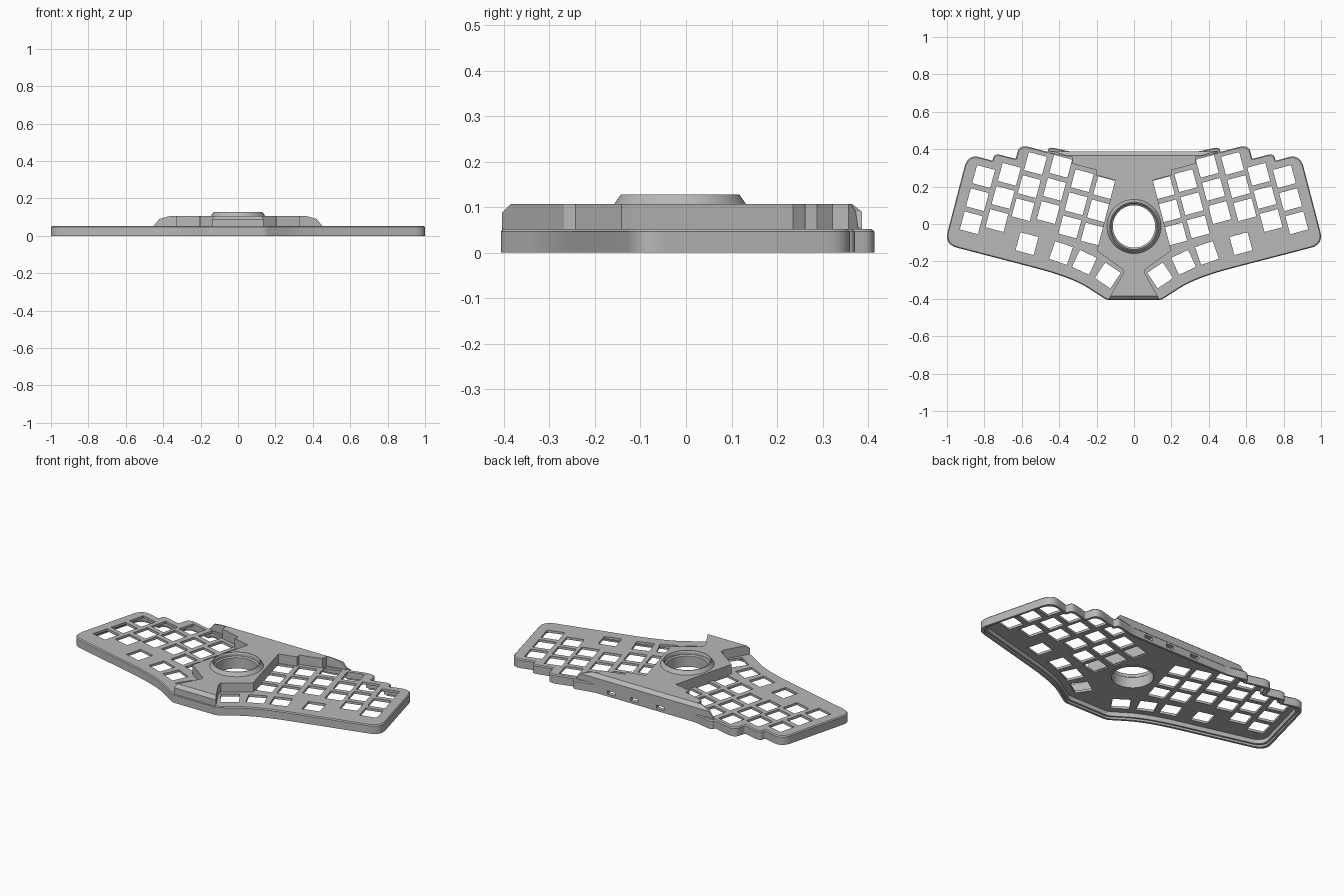
import bpy, bmesh
from math import radians, cos, sin, pi
from mathutils import Vector, Matrix

cube = bpy.data.objects.get("Cube")
if cube:
    bpy.data.objects.remove(cube)

grey = bpy.data.materials.new("case grey")
grey.use_nodes = True
tone = (0.48, 0.48, 0.48, 1)
grey.diffuse_color = tone
grey.node_tree.nodes["Principled BSDF"].inputs["Base Color"].default_value = tone


def make_object(name, bm):
    bmesh.ops.recalc_face_normals(bm, faces=bm.faces)
    mesh = bpy.data.meshes.new(name)
    bm.to_mesh(mesh)
    bm.free()
    mesh.materials.append(grey)
    obj = bpy.data.objects.new(name, mesh)
    bpy.context.collection.objects.link(obj)
    return obj


def mirrored(half):
    return half + [(-p[0],) + tuple(p[1:]) for p in reversed(half)]


def inset(corners, dist):
    """Move a counter-clockwise outline inwards, keeping mitred corners."""
    out = []
    for i, (x, y, t) in enumerate(corners):
        p = Vector((x, y))
        a = (p - Vector(corners[i - 1][:2])).normalized()
        b = (Vector(corners[(i + 1) % len(corners)][:2]) - p).normalized()
        na, nb = Vector((-a.y, a.x)), Vector((-b.y, b.x))
        q = p + (na + nb) * dist / (1 + na.dot(nb))
        out.append((q.x, q.y, t))
    return out


def rounded(corners, steps=8):
    """Replace each corner with a short curve of the given reach."""
    pts = []
    for i, (x, y, t) in enumerate(corners):
        p = Vector((x, y))
        a = Vector(corners[i - 1][:2]) - p
        b = Vector(corners[(i + 1) % len(corners)][:2]) - p
        a = a.normalized() * min(t, a.length * 0.48)
        b = b.normalized() * min(t, b.length * 0.48)
        for k in range(steps + 1):
            s = k / steps
            pts.append(p + a * (1 - s) ** 2 + b * s ** 2)
    return pts


def add_prism(bm, layers):
    """Loft equal-sized outlines, each paired with its height."""
    rings = [[bm.verts.new((p[0], p[1], z)) for p in pts] for pts, z in layers]
    n = len(rings[0])
    for low, high in zip(rings, rings[1:]):
        for i in range(n):
            bm.faces.new((low[i], low[(i + 1) % n], high[(i + 1) % n], high[i]))
    bm.faces.new(list(reversed(rings[0])))
    bm.faces.new(rings[-1])


def circle(radius, n=64):
    return [(radius * cos(2 * pi * i / n), RING_Y + radius * sin(2 * pi * i / n)) for i in range(n)]


def cut(obj, cutter_layers):
    """Subtract lists of prisms from the object and bake the result."""
    for group in cutter_layers:
        bm = bmesh.new()
        for layers in group:
            add_prism(bm, layers)
        cutter = make_object("cutter", bm)
        cutter.hide_render = True
        mod = obj.modifiers.new("cut", "BOOLEAN")
        mod.operation, mod.solver, mod.object = "DIFFERENCE", "EXACT", cutter
        graph = bpy.context.evaluated_depsgraph_get()
        baked = bpy.data.meshes.new_from_object(obj.evaluated_get(graph))
        obj.modifiers.clear()
        obj.data = baked
        bpy.data.objects.remove(cutter)


def smooth(obj):
    bpy.ops.object.select_all(action="DESELECT")
    obj.select_set(True)
    bpy.context.view_layer.objects.active = obj
    bpy.ops.object.shade_smooth_by_angle(angle=radians(25))


RING_Y = -0.013
PLATE_TOP, BLOCK_TOP, RING_TOP = 0.052, 0.107, 0.128

# Plate outline: x, y and rounding reach, front centre to back centre
outline = mirrored([
    (0.145, -0.407, 0.02), (0.33, -0.287, 0.2), (1.014, -0.109, 0.07),
    (0.888, 0.375, 0.07), (0.757, 0.338, 0.008), (0.746, 0.378, 0.04),
    (0.632, 0.348, 0.008), (0.612, 0.426, 0.06), (0.462, 0.385, 0.01),
    (0.455, 0.412, 0.03), (0.33, 0.385, 0.03)])


# Switch openings
def square(x, y, angle, size=0.1):
    turn = Matrix.Rotation(radians(angle), 2)
    h = size / 2
    return [turn @ Vector(c) + Vector((x, y)) for c in ((-h, -h), (h, -h), (h, h), (-h, h))]


TILT = 15
keys = []
columns = [(0.19, 0.07), (0.31, 0.108), (0.425, 0.185),
           (0.56, 0.2), (0.70, 0.142), (0.837, 0.13)]
for x, y in columns:
    for row in (-1, 0, 1):
        step = 0.128 * row
        keys.append((x - step * sin(radians(TILT)), y + step * cos(radians(TILT)), TILT))
keys += [(0.572, -0.105, TILT), (0.39, -0.155, 19), (0.265, -0.205, 25), (0.14, -0.275, 34)]
openings = []
for x, y, angle in keys:
    for side in (1, -1):
        pts = square(side * x, y, side * angle)
        openings.append([(pts, -0.02), (pts, 0.08)])

# Plate: hollow shell with a stepped inner rim
bm = bmesh.new()
full = rounded(outline)
add_prism(bm, [(full, 0), (full, PLATE_TOP - 0.006), (rounded(inset(outline, 0.005)), PLATE_TOP)])
plate = make_object("key_plate", bm)
ledge, cavity = rounded(inset(outline, 0.014)), rounded(inset(outline, 0.024))
hole = circle(0.125)
ports = []
for x in (0.22, 0.07, -0.10):
    pts = [(x - 0.025, 0.34), (x + 0.025, 0.34), (x + 0.025, 0.42), (x - 0.025, 0.42)]
    ports.append([(pts, 0.014), (pts, 0.034)])
cut(plate, [[[(ledge, -0.02), (ledge, 0.012)]], [[(cavity, -0.02), (cavity, 0.038)]],
            openings, [[(hole, -0.02), (hole, 0.2)]], ports])
smooth(plate)

# Raised centre block wrapped around the key fields
block_outline = mirrored([
    (0.137, -0.404), (0.06, -0.268), (0.06, -0.243), (0.2, -0.142), (0.193, -0.12),
    (0.1, 0.235), (0.205, 0.262), (0.2, 0.288), (0.328, 0.322), (0.33, 0.357),
    (0.45, 0.378), (0.45, 0.387)])
bm = bmesh.new()
add_prism(bm, [(block_outline, 0.045), (block_outline, BLOCK_TOP)])
# Chamfers: point on the plane and its outward direction
chamfers = [((0, -0.385, BLOCK_TOP), (0, -1, 1)), ((0, 0.365, BLOCK_TOP), (0, 0.8, 1))]
for side in (1, -1):
    chamfers += [((side * 0.36, 0, BLOCK_TOP), (side * 0.28, 0, 1)),
                 ((side * 0.42, 0, 0.09), (side * 1.2, 0, 1))]
for point, normal in chamfers:
    geom = bm.verts[:] + bm.edges[:] + bm.faces[:]
    res = bmesh.ops.bisect_plane(bm, geom=geom, plane_co=point, plane_no=normal, clear_outer=True)
    rim = [e for e in res["geom_cut"] if isinstance(e, bmesh.types.BMEdge)]
    bmesh.ops.holes_fill(bm, edges=rim)
block = make_object("centre_block", bm)
cut(block, [[[(hole, -0.02), (hole, 0.2)]]])

# Ball ring: revolved collar with a stepped bore
profile = [(0.113, 0.036), (0.113, 0.1), (0.121, 0.106), (0.121, 0.12), (0.125, RING_TOP),
           (0.13, RING_TOP), (0.146, BLOCK_TOP - 0.002), (0.13, 0.1), (0.13, 0.036)]
bm = bmesh.new()
rings = [[bm.verts.new((x, y, z)) for x, y in circle(r)] for r, z in profile]
for low, high in zip(rings, rings[1:] + rings[:1]):
    for i in range(len(low)):
        j = (i + 1) % len(low)
        bm.faces.new((low[i], low[j], high[j], high[i]))
smooth(make_object("ball_ring", bm))
